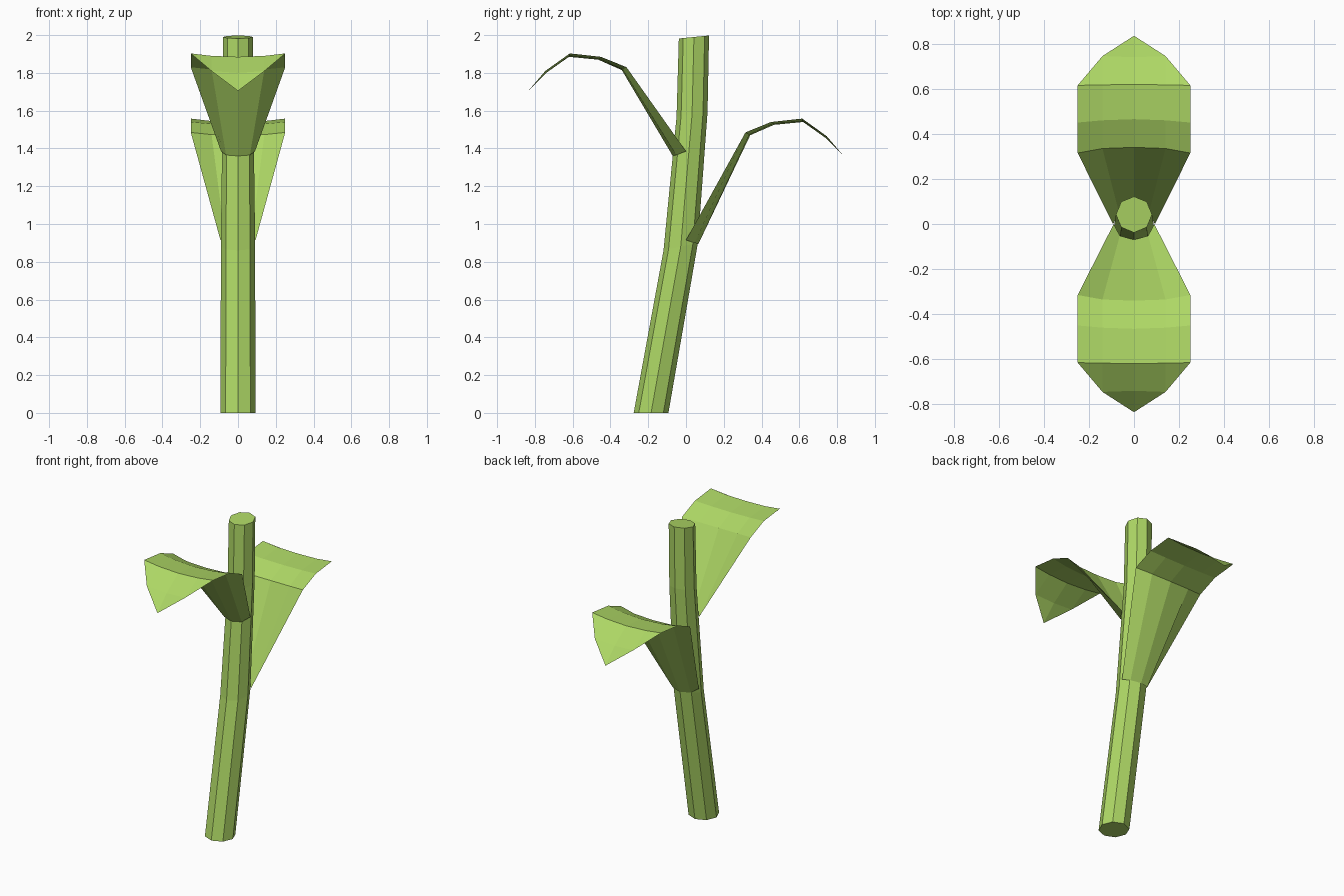
import bpy
import bmesh
from math import sin, cos, pi

if "Cube" in bpy.data.objects:
    bpy.data.objects.remove(bpy.data.objects["Cube"])

green = bpy.data.materials.new("leaf green")
green.use_nodes = True
colour = (0.42, 0.68, 0.13, 1)
green.diffuse_color = colour
bsdf = next(n for n in green.node_tree.nodes if n.type == "BSDF_PRINCIPLED")
bsdf.inputs["Base Color"].default_value = colour


def finish(name, bm):
    mesh = bpy.data.meshes.new(name)
    bm.to_mesh(mesh)
    bm.free()
    mesh.materials.append(green)
    bpy.context.collection.objects.link(bpy.data.objects.new(name, mesh))


# Stem: octagonal rings swept along a gently bending line (y, z, radius, tilt)
def build_stem(path, sides=8):
    bm = bmesh.new()
    rings = []
    for y, z, radius, tilt in path:
        angles = [2 * pi * i / sides for i in range(sides)]
        rings.append([bm.verts.new((radius * cos(a), y + radius * sin(a),
                                    z + tilt * sin(a))) for a in angles])
    for low, high in zip(rings, rings[1:]):
        for i in range(sides):
            j = (i + 1) % sides
            bm.faces.new((low[i], low[j], high[j], high[i]))
    bm.faces.new(rings[0][::-1])
    bm.faces.new(rings[-1])
    finish("stem", bm)


# Leaf: cupped sheet wrapping the stem, arching out to a pointed tip
def build_leaf(name, side, base, lift):
    # Each row lists (half width, y, z) from the midrib outwards
    rows = [base,
            [(0, .34, 1.815), (.14, .335, 1.818), (.25, .315, 1.83)],
            [(0, .465, 1.87), (.14, .46, 1.875), (.25, .45, 1.885)],
            [(0, .62, 1.885), (.14, .617, 1.89), (.25, .615, 1.903)],
            [(0, .74, 1.80), (.14, .745, 1.81)],
            [(0, .835, 1.705)]]
    bm = bmesh.new()
    for mirror in (-1, 1):
        grid = [[bm.verts.new((mirror * x, side * y, z + lift)) for x, y, z in row]
                for row in rows]
        flip = mirror * side < 0
        for a, b in zip(grid, grid[1:]):
            for i in range(len(a) - 1):
                corners = [a[i], a[i + 1]] + b[i:i + 2][::-1]
                bm.faces.new(corners[::-1] if flip else corners)
    bmesh.ops.remove_doubles(bm, verts=bm.verts, dist=0.0001)
    bmesh.ops.recalc_face_normals(bm, faces=bm.faces)
    bm.normal_update()
    if sum(f.normal.z for f in bm.faces) < 0:
        bmesh.ops.reverse_faces(bm, faces=bm.faces)
    finish(name, bm)


build_stem([(-.185, 0, .092, 0), (-.028, .88, .091, .02),
            (.032, 1.58, .082, .012), (.042, 1.99, .08, .008)])
build_leaf("front_leaf", -1,
           [(0, .07, 1.36), (.063, .052, 1.365), (.09, 0, 1.385)], 0)
build_leaf("back_leaf", 1,
           [(0, .066, 1.24), (.065, .045, 1.245), (.093, 0, 1.26)], -.345)
